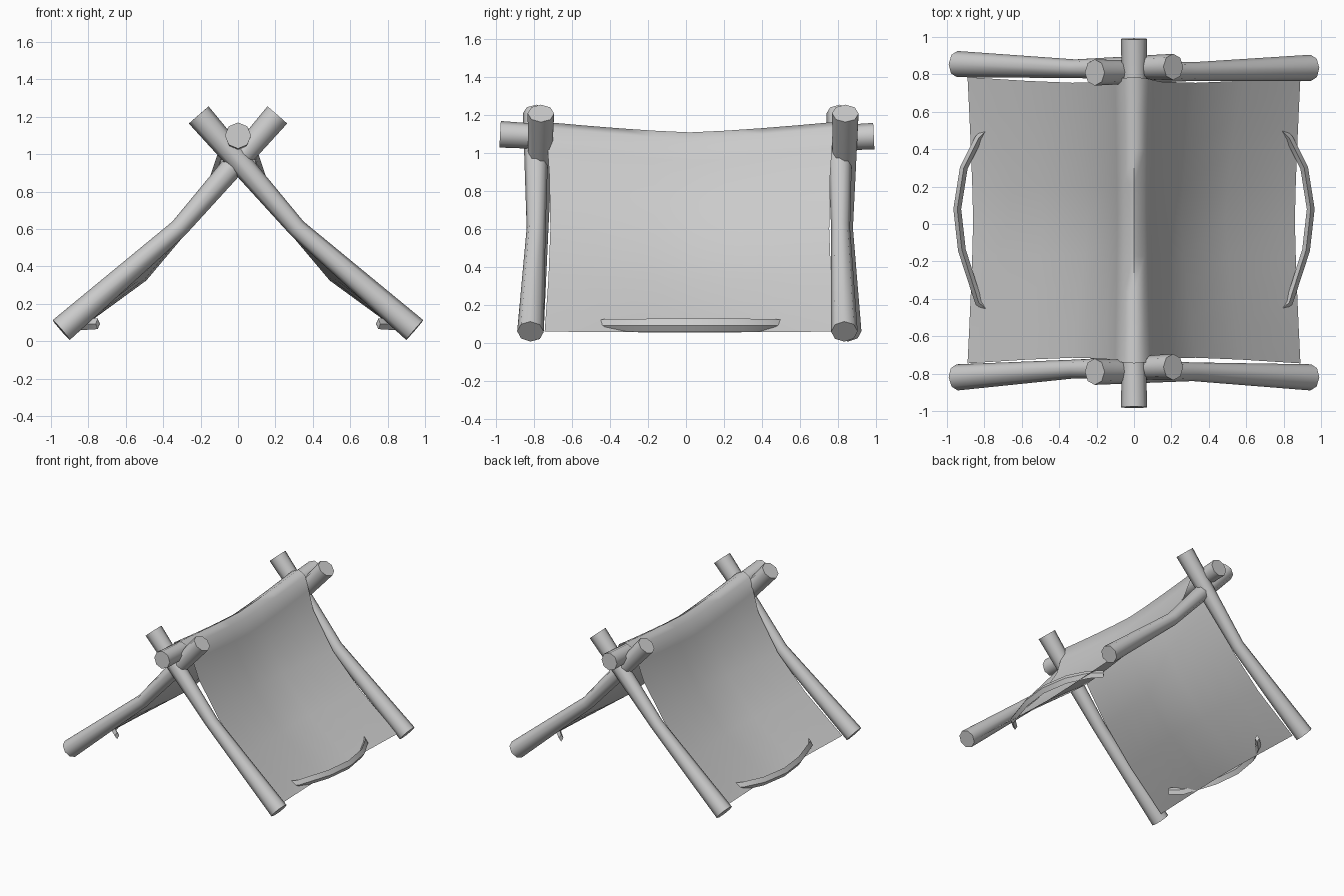
import bpy, bmesh, math
from mathutils import Vector

cube = bpy.data.objects.get("Cube")
if cube:
    bpy.data.objects.remove(cube, do_unlink=True)

grey = bpy.data.materials.new("plain grey")
grey.use_nodes = True
COLOUR = (0.6, 0.6, 0.6, 1)
grey.diffuse_color = COLOUR
grey.node_tree.nodes["Principled BSDF"].inputs["Base Color"].default_value = COLOUR


def finish(name, bm, angle):
    bmesh.ops.recalc_face_normals(bm, faces=bm.faces)
    mesh = bpy.data.meshes.new(name)
    bm.to_mesh(mesh)
    bm.free()
    mesh.materials.append(grey)
    obj = bpy.data.objects.new(name, mesh)
    bpy.context.collection.objects.link(obj)
    bpy.ops.object.select_all(action="DESELECT")
    obj.select_set(True)
    bpy.context.view_layer.objects.active = obj
    bpy.ops.object.shade_smooth_by_angle(angle=math.radians(angle))
    return obj


def tube(name, path, radii, sides, ref, squash=1.0, angle=50):
    """Capped tube along a path; ref sets the ring's first axis."""
    bm = bmesh.new()
    pts = [Vector(p) for p in path]
    rings = []
    for i, p in enumerate(pts):
        before, after = pts[max(i - 1, 0)], pts[min(i + 1, len(pts) - 1)]
        tangent = (after - before).normalized()
        side = tangent.cross(Vector(ref)).normalized()
        up = side.cross(tangent)
        ring = []
        for k in range(sides):
            a = math.tau * k / sides
            ring.append(bm.verts.new(p + radii[i] * (up * math.cos(a) + side * squash * math.sin(a))))
        rings.append(ring)
    for lower, upper in zip(rings, rings[1:]):
        for k in range(sides):
            n = (k + 1) % sides
            bm.faces.new((lower[k], lower[n], upper[n], upper[k]))
    bm.faces.new(rings[0])
    bm.faces.new(rings[-1])
    return finish(name, bm, angle)


# Four bent support poles, crossing in pairs (side, y at foot, bend and tip)
POLES = {
    "front_left_pole": (1, -0.82, -0.79, -0.79),
    "front_right_pole": (-1, -0.82, -0.775, -0.765),
    "back_left_pole": (1, 0.835, 0.815, 0.81),
    "back_right_pole": (-1, 0.855, 0.83, 0.84),
}
for name, (s, foot, bend, tip) in POLES.items():
    tube(name, [(0.945 * s, foot, 0.06), (0.315 * s, bend, 0.605), (-0.21 * s, tip, 1.21)],
         [0.07, 0.05, 0.07], 8, (0, 1, 0))

# Ridge pole, sagging a little in the middle
tube("ridge_pole", [(0, -0.98, 1.1), (0, 0.01, 1.045), (0, 0.99, 1.09)],
     [0.07, 0.05, 0.07], 8, (0, 0, 1))

# Cloth draped over the ridge: half profiles at the ends and in the middle
END = [(0, 1.165), (0.06, 1.135), (0.1, 1.03), (0.15, 0.88), (0.33, 0.6), (0.57, 0.34), (0.89, 0.06)]
MIDDLE = [(0, 1.11), (0.055, 1.075), (0.09, 0.96), (0.135, 0.83), (0.25, 0.61), (0.49, 0.325), (0.86, 0.055)]
PULL_IN = [0, 0.005, 0.015, 0.025, 0.03, 0.02, 0]
ROWS = 8
columns = [(i, -1) for i in range(len(END) - 1, 0, -1)] + [(i, 1) for i in range(len(END))]
bm = bmesh.new()
grid = []
for r in range(ROWS + 1):
    t = 2 * r / ROWS - 1
    w = abs(t) ** 1.3
    row = []
    for i, s in columns:
        x = MIDDLE[i][0] + (END[i][0] - MIDDLE[i][0]) * w
        z = MIDDLE[i][1] + (END[i][1] - MIDDLE[i][1]) * w
        row.append(bm.verts.new((s * x, 0.02 + t * (0.765 - PULL_IN[i]), z)))
    grid.append(row)
for a, b in zip(grid, grid[1:]):
    for k in range(len(columns) - 1):
        bm.faces.new((a[k], a[k + 1], b[k + 1], b[k]))
finish("cloth", bm, 60)

# Curved handles threaded through the lower hem on each side
for name, s in (("left_hem_handle", 1), ("right_hem_handle", -1)):
    path = [(0.75, -0.49), (0.83, -0.42), (0.92, -0.14), (0.945, 0.08), (0.91, 0.3), (0.83, 0.46), (0.75, 0.54)]
    tube(name, [(s * x, y, 0.093) for x, y in path],
         [0.028, 0.033, 0.035, 0.035, 0.035, 0.033, 0.028], 4, (0, 0, 1), 0.6, 30)
